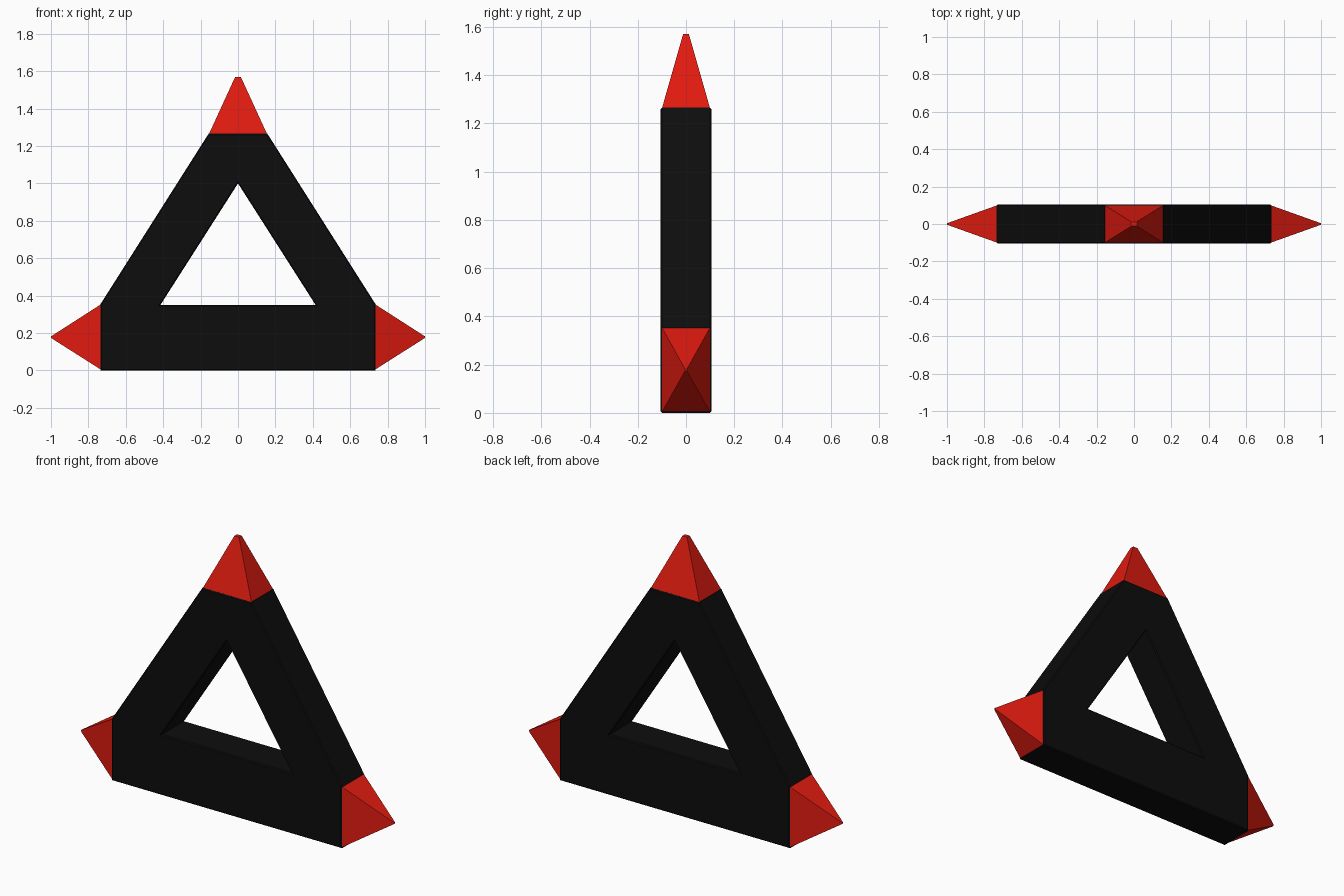
import bpy, bmesh

if "Cube" in bpy.data.objects:
    bpy.data.objects.remove(bpy.data.objects["Cube"])


def material(name, rgb):
    m = bpy.data.materials.new(name)
    m.diffuse_color = (*rgb, 1)
    m.use_nodes = True
    m.node_tree.nodes["Principled BSDF"].inputs["Base Color"].default_value = m.diffuse_color
    return m


BLACK = material("black", (0.004, 0.004, 0.004))
RED = material("red", (0.75, 0.011, 0.005))


def finish(bm, name, mat):
    bmesh.ops.recalc_face_normals(bm, faces=bm.faces[:])
    mesh = bpy.data.meshes.new(name)
    bm.to_mesh(mesh)
    bm.free()
    mesh.materials.append(mat)
    ob = bpy.data.objects.new(name, mesh)
    bpy.context.collection.objects.link(ob)
    return ob


# Triangular frame: outer outline with cut corners, inner triangular opening
D = 0.105
outline = [(-0.735, 0), (0.735, 0), (0.735, 0.355), (0.157, 1.266), (-0.157, 1.266), (-0.735, 0.355)]
opening = [(-0.415, 0.35), (0.415, 0.35), (0, 1.0)]
bm = bmesh.new()
v = [bm.verts.new((x, -D, z)) for x, z in outline + opening]
for ids in [(0, 1, 7, 6), (1, 2, 7), (2, 3, 8, 7), (3, 4, 8), (4, 5, 6, 8), (5, 0, 6)]:
    bm.faces.new([v[i] for i in ids])
ext = bmesh.ops.extrude_face_region(bm, geom=bm.faces[:], use_keep_orig=True)
new = [g for g in ext["geom"] if isinstance(g, bmesh.types.BMVert)]
bmesh.ops.translate(bm, verts=new, vec=(0, 2 * D, 0))
# Slim chamfer along the front and back outer rims
rims = [e for e in bm.edges if abs(e.verts[0].co.y - e.verts[1].co.y) < 1e-5
        and len(e.link_faces) == 2 and e.calc_face_angle(0) > 0.5]
bmesh.ops.recalc_face_normals(bm, faces=bm.faces[:])
bmesh.ops.bevel(bm, geom=rims, offset=0.006, offset_type='OFFSET', segments=1, affect='EDGES')
finish(bm, "triangle_frame", BLACK)


def spike(name, base, tip):
    """Four-sided truncated pyramid between two corner loops."""
    bm = bmesh.new()
    a = [bm.verts.new(p) for p in base]
    b = [bm.verts.new(p) for p in tip]
    bm.faces.new(a)
    bm.faces.new(b)
    for i in range(4):
        j = (i + 1) % 4
        bm.faces.new((a[i], a[j], b[j], b[i]))
    finish(bm, name, RED)


SQ = [(-1, -1), (1, -1), (1, 1), (-1, 1)]

# Top spike with a small blunt end
spike("top_spike", [(0.155 * s, 0.099 * t, 1.265) for s, t in SQ],
      [(0.015 * s, 0.012 * t, 1.57) for s, t in SQ])

# Side spikes, mirrored left and right
for side, name in ((-1, "left_spike"), (1, "right_spike")):
    spike(name, [(0.734 * side, 0.099 * s, 0.179 + 0.174 * t) for s, t in SQ],
          [(1.0 * side, 0.004 * s, 0.178 + 0.004 * t) for s, t in SQ])
